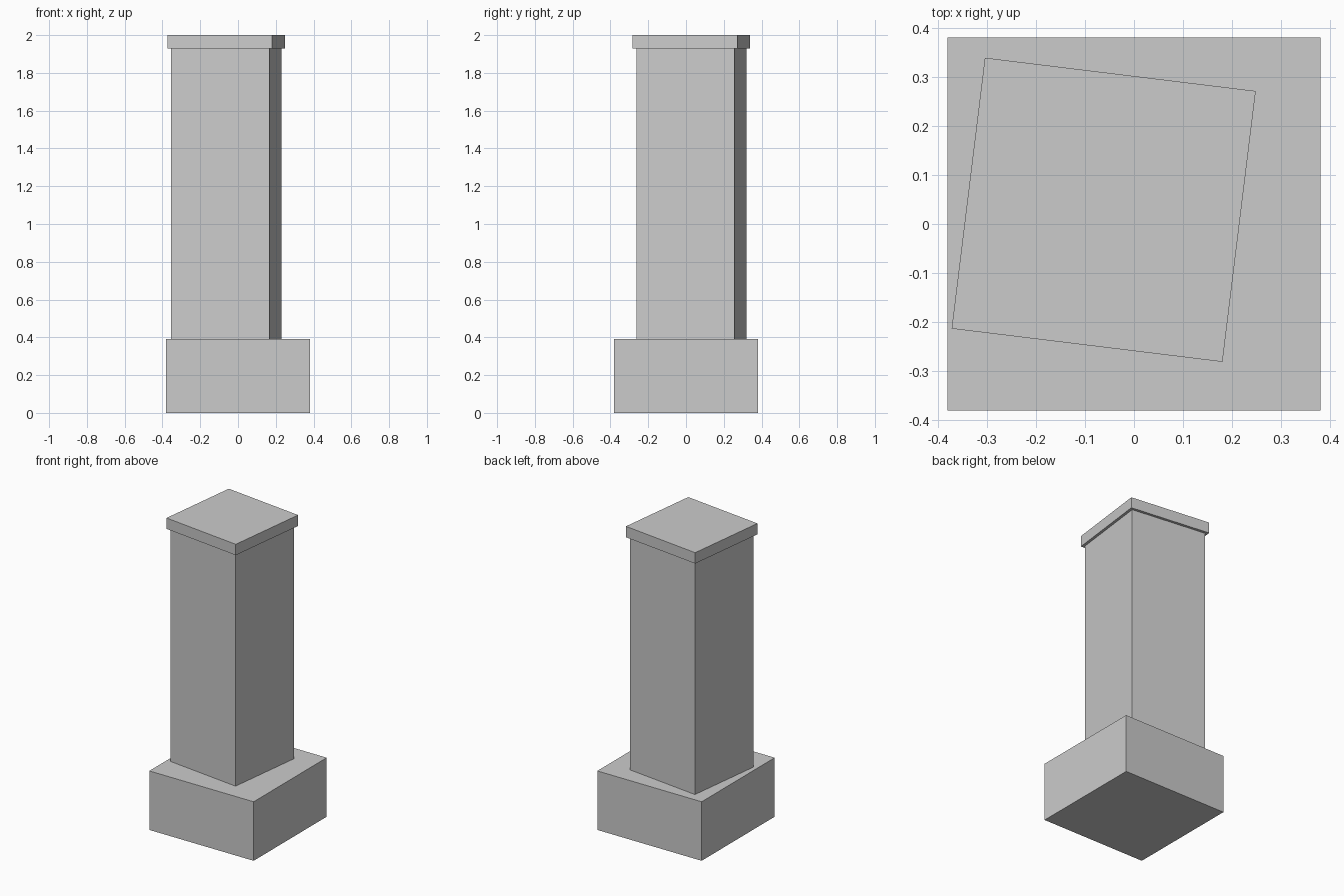
import bpy
from math import radians

if "Cube" in bpy.data.objects:
    bpy.data.objects.remove(bpy.data.objects["Cube"])


def box(name, width, z0, z1, centre=(0, 0), turn=0):
    """Square box between two heights, turned about z."""
    bpy.ops.mesh.primitive_cube_add(
        size=1, location=(*centre, (z0 + z1) / 2), rotation=(0, 0, radians(turn)))
    ob = bpy.context.object
    ob.name = name
    ob.scale = (width, width, z1 - z0)
    bpy.ops.object.transform_apply(location=False, rotation=False, scale=True)
    return ob


# Pillar sits off centre and slightly twisted on its plinth
OFFSET, TWIST = (-0.062, 0.029), -7

box("plinth", 0.763, 0, 0.39)
box("shaft", 0.523, 0.39, 1.928, OFFSET, TWIST)
box("cap", 0.558, 1.928, 2.0, OFFSET, TWIST)
